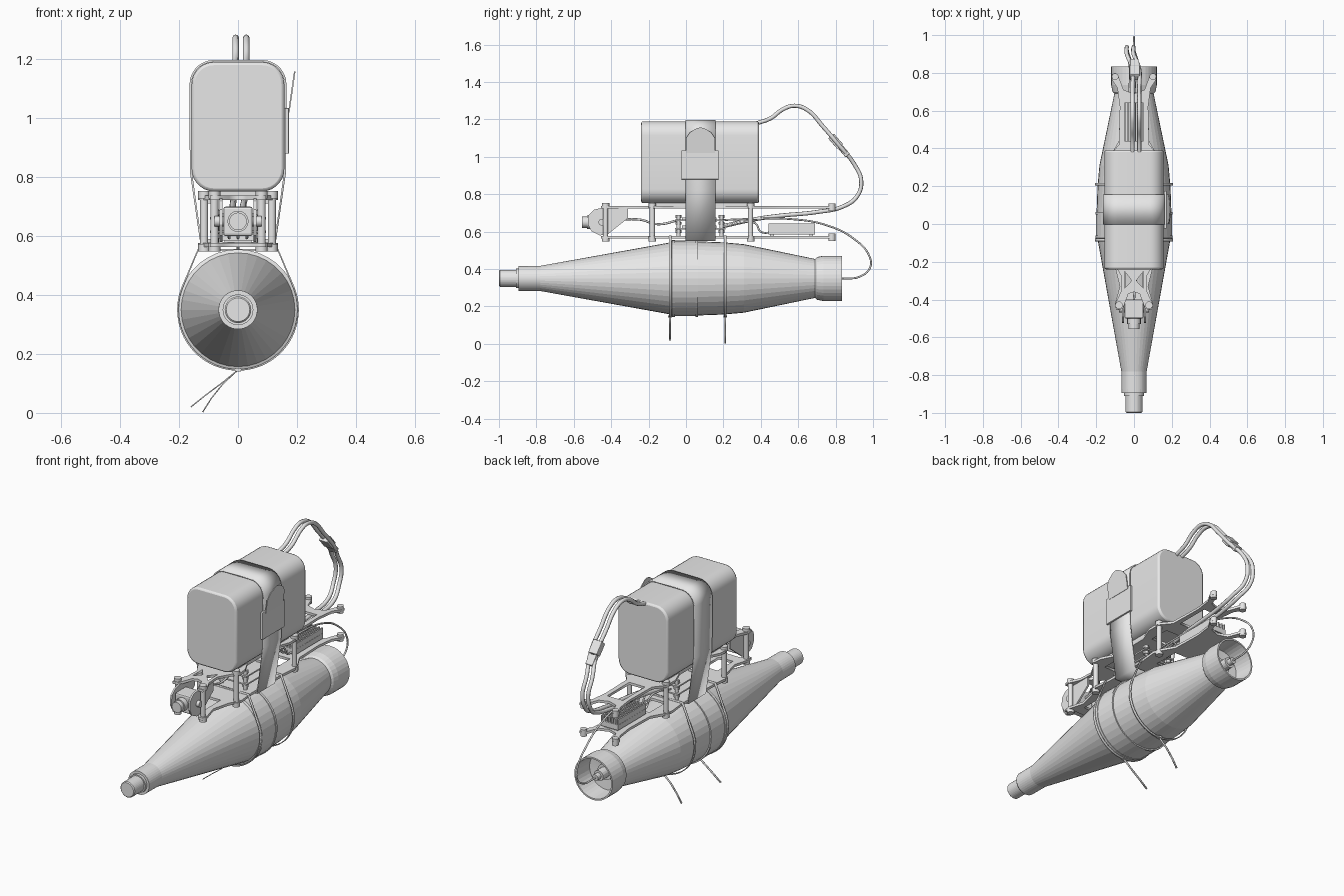
import bpy, bmesh, math
from mathutils import Vector, Matrix

if "Cube" in bpy.data.objects:
    bpy.data.objects.remove(bpy.data.objects["Cube"])

grey = bpy.data.materials.new("plain_grey")
grey.diffuse_color = (0.8, 0.8, 0.8, 1)
grey.use_nodes = True
grey.node_tree.nodes["Principled BSDF"].inputs["Base Color"].default_value = grey.diffuse_color


def finish(name, bm, smooth=None):
    bmesh.ops.recalc_face_normals(bm, faces=bm.faces)
    me = bpy.data.meshes.new(name)
    bm.to_mesh(me)
    bm.free()
    ob = bpy.data.objects.new(name, me)
    bpy.context.collection.objects.link(ob)
    me.materials.append(grey)
    if smooth:
        bpy.ops.object.select_all(action='DESELECT')
        ob.select_set(True)
        bpy.context.view_layer.objects.active = ob
        bpy.ops.object.shade_smooth_by_angle(angle=math.radians(smooth))
    return ob


def box(name, c, s, tilt=0.0, bevel=0.0):
    bm = bmesh.new()
    m = Matrix.Translation(c) @ Matrix.Rotation(tilt, 4, 'X') @ Matrix.Diagonal((*s, 1))
    bmesh.ops.create_cube(bm, size=1, matrix=m)
    if bevel:
        bmesh.ops.bevel(bm, geom=bm.edges[:], offset=bevel, segments=2, affect='EDGES', profile=0.5)
    return finish(name, bm)


def rod(name, a, b, r, n=16):
    a, b = Vector(a), Vector(b)
    d = b - a
    bm = bmesh.new()
    m = Matrix.Translation((a + b) / 2) @ d.to_track_quat('Z', 'Y').to_matrix().to_4x4()
    bmesh.ops.create_cone(bm, cap_ends=True, segments=n, radius1=r, radius2=r, depth=d.length, matrix=m)
    return finish(name, bm, 40)


def prism(name, pts, axis, lo, hi, smooth=None):
    """Extrude a 2D outline along x (points are y,z) or y (points are x,z)."""
    put = (lambda p, t: (t, *p)) if axis == 'x' else (lambda p, t: (p[0], t, p[1]))
    bm = bmesh.new()
    f = bm.faces.new([bm.verts.new(put(p, lo)) for p in pts])
    ext = bmesh.ops.extrude_face_region(bm, geom=[f])['geom']
    d = Vector(put((0, 0), hi - lo))
    bmesh.ops.translate(bm, vec=d, verts=[v for v in ext if isinstance(v, bmesh.types.BMVert)])
    return finish(name, bm, smooth)


def lathe(name, prof, z, n=36):
    """Spin (y, radius) points around the long axis."""
    bm = bmesh.new()
    rings = []
    for y, r in prof:
        rings.append([bm.verts.new((r * math.cos(2 * math.pi * i / n), y,
                                    z + r * math.sin(2 * math.pi * i / n))) for i in range(n)])
    for p, q in zip(rings, rings[1:]):
        for i in range(n):
            bm.faces.new((p[i], p[(i + 1) % n], q[(i + 1) % n], q[i]))
    bmesh.ops.remove_doubles(bm, verts=bm.verts, dist=1e-5)
    return finish(name, bm)


def from_curve(name, cu, smooth=None):
    tmp = bpy.data.objects.new("tmp", cu)
    bpy.context.collection.objects.link(tmp)
    dg = bpy.context.evaluated_depsgraph_get()
    me = bpy.data.meshes.new_from_object(tmp.evaluated_get(dg))
    bpy.data.objects.remove(tmp)
    bm = bmesh.new()
    bm.from_mesh(me)
    bpy.data.meshes.remove(me)
    bmesh.ops.remove_doubles(bm, verts=bm.verts, dist=1e-5)
    return finish(name, bm, smooth)


def plate(name, half, holes, z, t=0.014):
    """Mirrored half outline with cut-outs, filled and thickened."""
    cu = bpy.data.curves.new(name, 'CURVE')
    cu.dimensions, cu.fill_mode, cu.extrude = '2D', 'BOTH', t / 2
    for pts in [half + [(-x, y) for x, y in reversed(half)]] + holes:
        sp = cu.splines.new('POLY')
        sp.points.add(len(pts) - 1)
        for p, (x, y) in zip(sp.points, pts):
            p.co = (x, y, 0, 1)
        sp.use_cyclic_u = True
    ob = from_curve(name, cu)
    ob.location.z = z
    return ob


def tube(name, pts, r):
    cu = bpy.data.curves.new(name, 'CURVE')
    cu.dimensions, cu.bevel_depth, cu.bevel_resolution = '3D', r, 2
    cu.use_fill_caps = True
    sp = cu.splines.new('BEZIER')
    sp.resolution_u = 8
    sp.bezier_points.add(len(pts) - 1)
    for b, p in zip(sp.bezier_points, pts):
        b.co = p
        b.handle_left_type = b.handle_right_type = 'AUTO'
    return from_curve(name, cu, 60)


def ribbon(name, path, y, w, t, closed=True):
    """Flat band following an x,z path."""
    bm = bmesh.new()
    rows = [[bm.verts.new((x, y + s * w / 2, z)) for s in (-1, 1)] for x, z in path]
    for p, q in zip(rows, rows[1:] + (rows[:1] if closed else [])):
        bm.faces.new((p[0], q[0], q[1], p[1]))
    ob = finish(name, bm, 35)
    mod = ob.modifiers.new("thickness", 'SOLIDIFY')
    mod.thickness, mod.offset = t, 0
    return ob


def arc(cx, cz, r, a0, a1, n):
    return [(cx + r * math.cos(math.radians(a0 + (a1 - a0) * i / n)),
             cz + r * math.sin(math.radians(a0 + (a1 - a0) * i / n))) for i in range(n + 1)]


# Lower tapered body with an open tail
AX = 0.35
lathe("tapered_body", [(-1, 0), (-1, .04), (-.995, .045), (-.91, .045), (-.91, .052), (-.895, .052),
      (-.895, .066), (-.78, .067), (-.08, .193), (-.075, .205), (-.06, .205), (-.06, .202), (.05, .202),
      (.05, .205), (.064, .205), (.064, .198), (.2, .193), (.31, .183), (.69, .104), (.70, .114),
      (.735, .121), (.835, .121), (.835, .112), (.72, .105), (.71, 0)], AX)
lathe("tail_stub", [(.70, .045), (.735, .045), (.735, .03), (.79, .03), (.79, .018), (.82, .018), (.82, 0)], AX, 16)

# Upper and lower frame plates
rect = lambda x0, x1, y0, y1: [(x0, y0), (x1, y0), (x1, y1), (x0, y1)]
tips = [(.075, .62), (.088, .72), (.115, .76), (.118, .79), (.10, .80), (.085, .79), (.055, .71), (0, .69)]
top_half = [(0, -.36), (.03, -.37), (.06, -.45), (.095, -.455), (.098, -.42), (.07, -.36), (.065, -.28),
            (.105, -.21), (.135, -.17), (.13, -.12), (.095, -.05), (.095, .19), (.13, .28), (.13, .36),
            (.08, .42)] + tips
tri = lambda s: [(s * .012, -.30), (s * .05, -.34), (s * .05, -.25)]
plate("upper_plate", top_half, [rect(-.05, .05, .44, .64), rect(-.06, .06, .22, .34),
      rect(-.06, .06, -.17, -.06), tri(1), tri(-1)], .73)
low_half = [(0, -.42), (.05, -.42), (.065, -.455), (.095, -.455), (.1, -.42), (.075, -.33), (.10, -.23),
            (.135, -.16), (.125, -.06), (.125, .22), (.135, .32), (.12, .37), (.08, .44)] + tips
plate("lower_plate", low_half, [rect(-.045, .045, -.36, -.22), rect(-.05, .05, .25, .4)], .57)

# Standoffs, screws, and circuit stack
for s in (-1, 1):
    side = "left" if s < 0 else "right"
    for i, (x, y) in enumerate([(.08, -.43), (.115, -.18), (.115, .345)]):
        rod(f"standoff_{side}_{i}", (s * x, y, .56), (s * x, y, .74), .014)
        for z in (.547, .727):
            rod(f"screw_{side}_{i}", (s * x, y, z), (s * x, y, z + .026), .02)
    for z in (.57, .73):
        rod(f"rear_screw_{side}", (s * .1, .78, z - .02), (s * .1, .78, z + .02), .018)
    for y in (-.04, .19):
        rod(f"stack_post_{side}", (s * .075, y, .57), (s * .075, y, .69), .01)
        for z in (.6, .645, .68):
            rod(f"stack_nut_{side}", (s * .075, y, z - .008), (s * .075, y, z + .008), .017, 6)
    # Camera side plates
    prism(f"camera_bracket_{side}", [(-.31, .727), (-.31, .672), (-.42, .585), (-.46, .58), (-.505, .602),
          (-.525, .64), (-.52, .69), (-.49, .718), (-.45, .727)], 'x', s * .058 - .005, s * .058 + .005)
    rod(f"camera_bolt_{side}", (s * .05, -.45, .65), (s * .08, -.45, .65), .018)
for i, z in enumerate((.615, .66)):
    box(f"circuit_board_{i}", (0, .075, z), (.19, .27, .008))
    for j in range(3):
        box(f"chip_{i}_{j}", (.05 * (j - 1), .0 + .07 * j, z + .01), (.04, .045, .014))

# Camera
box("camera_body", (0, -.45, .65), (.1, .1, .1), bevel=.008)
rod("camera_barrel", (0, -.49, .65), (0, -.53, .65), .036)
rod("camera_lens", (0, -.52, .65), (0, -.555, .65), .03)

# Finned transmitter at the rear
box("transmitter_base", (0, .565, .6), (.11, .25, .03))
for i in range(6):
    box(f"cooling_fin_{i}", (-.05 + .02 * i, .565, .625), (.008, .25, .04))
for y in (.46, .67):
    box("transmitter_foot", (0, y, .58), (.09, .02, .02))

# Battery block
R = .075
outline = []
for cx, cz, a in ((.082, 1.115, 0), (-.082, 1.115, 90), (-.082, .827, 180), (.082, .827, 270)):
    outline += arc(cx, cz, R, a, a + 90, 7)
bat = prism("battery", outline, 'y', -.24, .39, 40)
bev = bat.modifiers.new("soft_ends", 'BEVEL')
bev.width, bev.segments, bev.limit_method, bev.angle_limit = .01, 2, 'ANGLE', math.radians(50)
box("battery_pad", (0, .075, .744), (.19, .5, .016))

# Battery strap with buckle and loose end
strap = [(-.122, .553), (.122, .553), (.16, .82)] + arc(.082, 1.115, .079, 0, 90, 7)
strap += arc(-.082, 1.115, .079, 90, 180, 7) + [(-.16, .82)]
ribbon("battery_strap", strap, .077, .16, .007)
box("strap_buckle", (.166, .075, .957), (.014, .2, .155), bevel=.003)
end = [(0, 1.02), (.155, 1.02), (.155, 1.10), (.135, 1.13), (.1, 1.152), (.078, 1.158), (.055, 1.152),
       (.02, 1.13), (0, 1.10)]
flap = prism("strap_end", end, 'x', .17, .175)
for v in flap.data.vertices:
    v.co.x += .02 * max(0, (v.co.z - 1.02) / .138)

# Cable ties holding the body, with loose tails
loop = [(.125, .578)] + arc(0, AX, .204, 23.8, -203.8, 40) + [(-.125, .578)]
tails = ([(0, .146), (-.05, .105), (-.11, .06), (-.16, .02)], [(0, .146), (-.05, .1), (-.09, .05), (-.12, .0025)])
for i, y in enumerate((-.085, .21)):
    ribbon(f"cable_tie_{i}", loop, y, .014, .005)
    box(f"tie_head_{i}", (0, y, .147), (.022, .02, .012))
    ribbon(f"tie_tail_{i}", tails[i], y, .01, .004, False)

# Power leads and connector
lead = [(.38, 1.18), (.45, 1.205), (.52, 1.255), (.58, 1.273), (.65, 1.25), (.73, 1.165), (.82, 1.06), (.9, .96),
        (.937, .87), (.915, .79), (.84, .735), (.7, .705), (.5, .685), (.36, .665), (.2, .63)]
for i, dx in enumerate((-.008, .028)):
    tube(f"power_lead_{i}", [(dx - (.03 if y > .85 else .01) * (k > 6), y, z)
                             for k, (y, z) in enumerate(lead)], .011)
box("connector_male", (.004, .80, 1.083), (.055, .075, .04), math.radians(-49), .004)
box("connector_female", (.002, .845, 1.03), (.045, .06, .03), math.radians(-49), .004)

# Thin signal wires
tube("tail_wire", [(.03, .15, .66), (.03, .35, .668), (.02, .55, .668), (.01, .75, .635), (0, .9, .56),
     (0, .98, .47), (0, .985, .41), (0, .93, .36), (0, .84, .35), (0, .8, .35)], .005)
tube("camera_wire", [(0, -.4, .66), (.01, -.25, .665), (.0, -.15, .64), (0, -.03, .665)], .006)
for i, x in enumerate((-.03, 0, .03)):
    tube(f"transmitter_wire_{i}", [(x, .18, .62), (x, .3, .65), (x, .37, .645), (x, .40, .6), (x, .46, .595)], .005)
